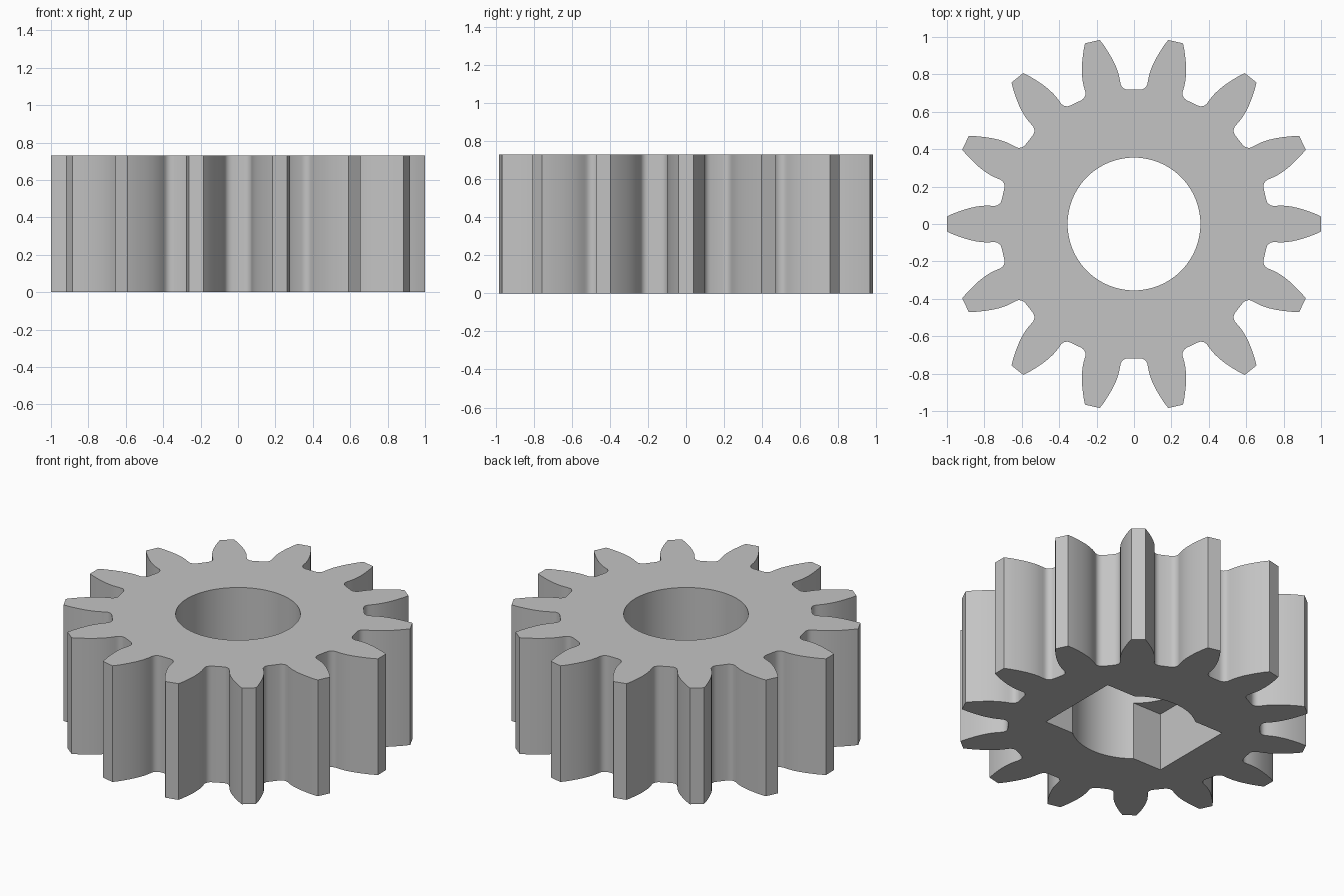
import bpy, bmesh, math

TEETH = 14
HEIGHT = 0.73
BORE_RADIUS = 0.355
SLOT_SIZE = (0.85, 0.546)
SLOT_DEPTH = HEIGHT / 2

# Half of one tooth, tip to root: radius, degrees from the tooth axis
TOOTH = [(1.0008, 2.3), (0.97, 3.25), (0.94, 4.05), (0.91, 4.85), (0.88, 5.6),
         (0.85, 6.25), (0.82, 6.8), (0.79, 7.15), (0.765, 7.3), (0.75, 7.4),
         (0.738, 7.75), (0.729, 8.35), (0.722, 9.2), (0.719, 10.3)]

cube = bpy.data.objects.get("Cube")
if cube:
    bpy.data.objects.remove(cube, do_unlink=True)

steel = bpy.data.materials.new("grey steel")
steel.use_nodes = True
grey = (0.55, 0.55, 0.55, 1)
steel.diffuse_color = grey
steel.node_tree.nodes["Principled BSDF"].inputs["Base Color"].default_value = grey


def prism(name, outline, bottom, top):
    """Extrude a flat outline between two heights."""
    bm = bmesh.new()
    face = bm.faces.new([bm.verts.new((x, y, bottom)) for x, y in outline])
    result = bmesh.ops.extrude_face_region(bm, geom=[face])
    for v in result["geom"]:
        if isinstance(v, bmesh.types.BMVert):
            v.co.z = top
    bmesh.ops.recalc_face_normals(bm, faces=bm.faces)
    mesh = bpy.data.meshes.new(name)
    bm.to_mesh(mesh)
    bm.free()
    mesh.materials.append(steel)
    obj = bpy.data.objects.new(name, mesh)
    bpy.context.collection.objects.link(obj)
    return obj


def polar(radius, degrees):
    a = math.radians(degrees)
    return radius * math.cos(a), radius * math.sin(a)


# Toothed body: mirror the half tooth, then repeat it around the axis
tooth = [(r, -a) for r, a in reversed(TOOTH)] + TOOTH
gear = prism("gear_body",
             [polar(r, a + i * 360 / TEETH) for i in range(TEETH) for r, a in tooth],
             0, HEIGHT)

# Round bore right through, and a rectangular slot in the underside
bore = prism("bore_cutter", [polar(BORE_RADIUS, i * 360 / 96) for i in range(96)],
             -0.1, HEIGHT + 0.1)
sx, sy = SLOT_SIZE[0] / 2, SLOT_SIZE[1] / 2
slot = prism("slot_cutter", [(-sx, -sy), (sx, -sy), (sx, sy), (-sx, sy)],
             -0.1, SLOT_DEPTH)

bpy.ops.object.select_all(action="DESELECT")
gear.select_set(True)
bpy.context.view_layer.objects.active = gear
for cutter in (bore, slot):
    cutter.hide_render = True
    mod = gear.modifiers.new(cutter.name, "BOOLEAN")
    mod.operation = "DIFFERENCE"
    mod.solver = "EXACT"
    mod.object = cutter
    bpy.ops.object.modifier_apply(modifier=mod.name)
    bpy.data.objects.remove(cutter, do_unlink=True)

bpy.ops.object.shade_smooth_by_angle(angle=math.radians(35))
